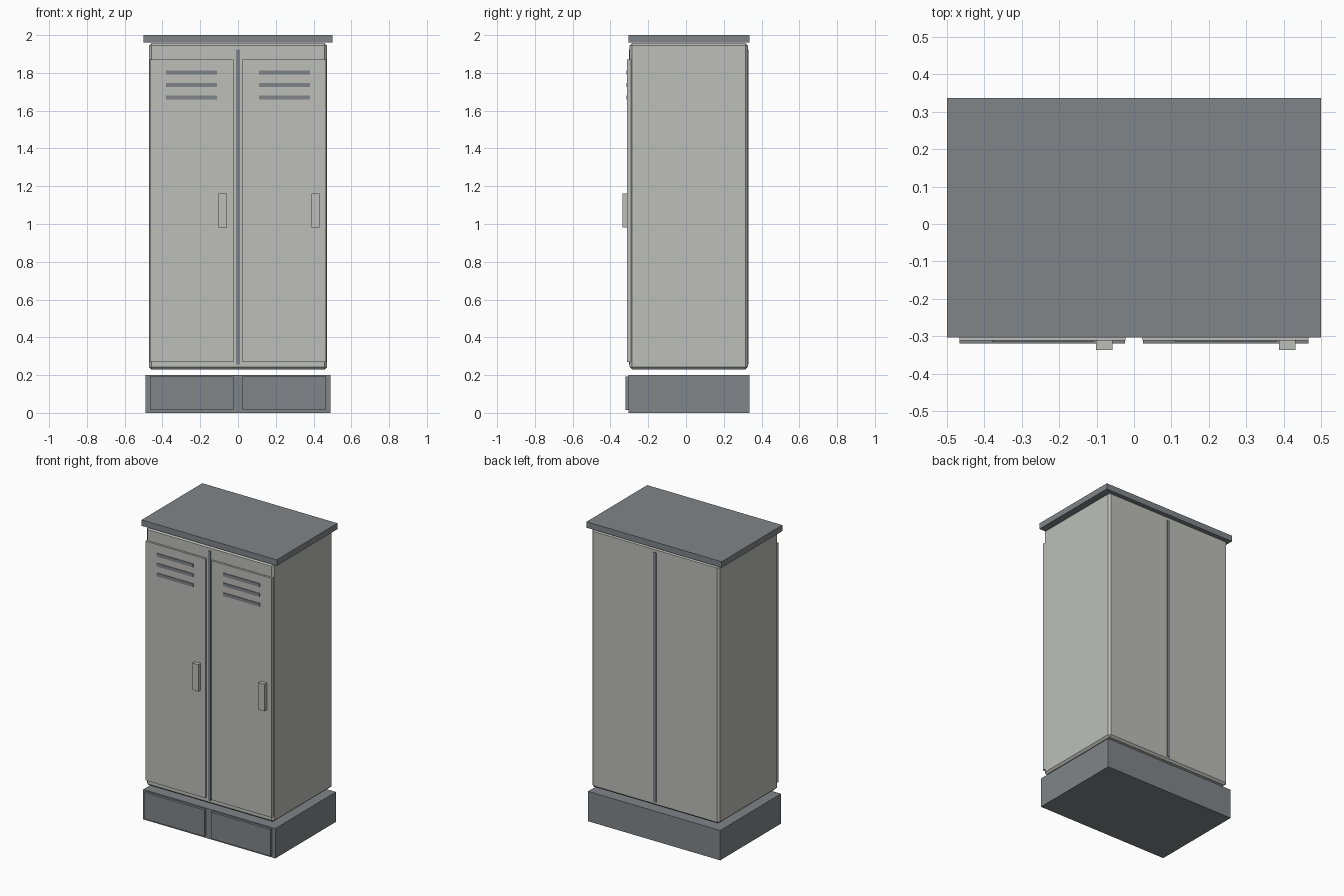
import bpy
import bmesh
from mathutils import Vector

cube = bpy.data.objects.get("Cube")
if cube:
    bpy.data.objects.remove(cube, do_unlink=True)


def make_material(name, rgb):
    mat = bpy.data.materials.new(name)
    mat.use_nodes = True
    color = (*rgb, 1.0)
    mat.diffuse_color = color
    mat.node_tree.nodes["Principled BSDF"].inputs["Base Color"].default_value = color
    return mat


light = make_material("light grey", (0.51, 0.52, 0.49))
dark = make_material("dark grey", (0.22, 0.235, 0.25))


def box(name, x, y, z, mat, bevel=0):
    """Box spanning the given (min, max) ranges, with an optional chamfer."""
    lo, hi = (Vector(corner) for corner in zip(x, y, z))
    bm = bmesh.new()
    bmesh.ops.create_cube(bm, size=1)
    bmesh.ops.scale(bm, vec=hi - lo, verts=bm.verts)
    mesh = bpy.data.meshes.new(name)
    bm.to_mesh(mesh)
    bm.free()
    mesh.materials.append(mat)
    obj = bpy.data.objects.new(name, mesh)
    obj.location = (lo + hi) / 2
    bpy.context.collection.objects.link(obj)
    if bevel:
        mod = obj.modifiers.new("chamfer", "BEVEL")
        mod.width = bevel
        mod.segments = 1
    return obj


DEPTH = (-0.304, 0.337)
DOOR_FRONT = -0.312

# Cabinet shell, roof and plinth
box("cabinet_body", (-0.472, 0.472), (-0.299, 0.328), (0.23, 1.957), light, 0.013)
box("roof", (-0.5, 0.5), DEPTH, (1.96, 2.0), dark)
box("plinth", (-0.489, 0.489), DEPTH, (0, 0.2), dark)

# Divider showing as a strip at front and back
box("centre_divider", (-0.01, 0.01), (-0.303, 0.332), (0.255, 1.925), dark)

# Doors with vents, handles and plinth panels
for side, mid in (("right", -0.245), ("left", 0.245)):
    box(side + "_door", (mid - 0.222, mid + 0.222), (DOOR_FRONT, -0.29), (0.27, 1.87), light)
    for i in range(3):
        z = 1.802 - 0.066 * i
        box(f"{side}_vent_{i + 1}", (mid - 0.135, mid + 0.135),
            (DOOR_FRONT - 0.004, DOOR_FRONT + 0.004), (z - 0.011, z + 0.011), dark)
    handle = mid + 0.165
    box(side + "_handle", (handle - 0.022, handle + 0.022),
        (-0.337, DOOR_FRONT + 0.004), (0.982, 1.162), light)
    box(side + "_plinth_panel", (mid - 0.221, mid + 0.221), (-0.32, -0.3), (0.015, 0.192), dark)
